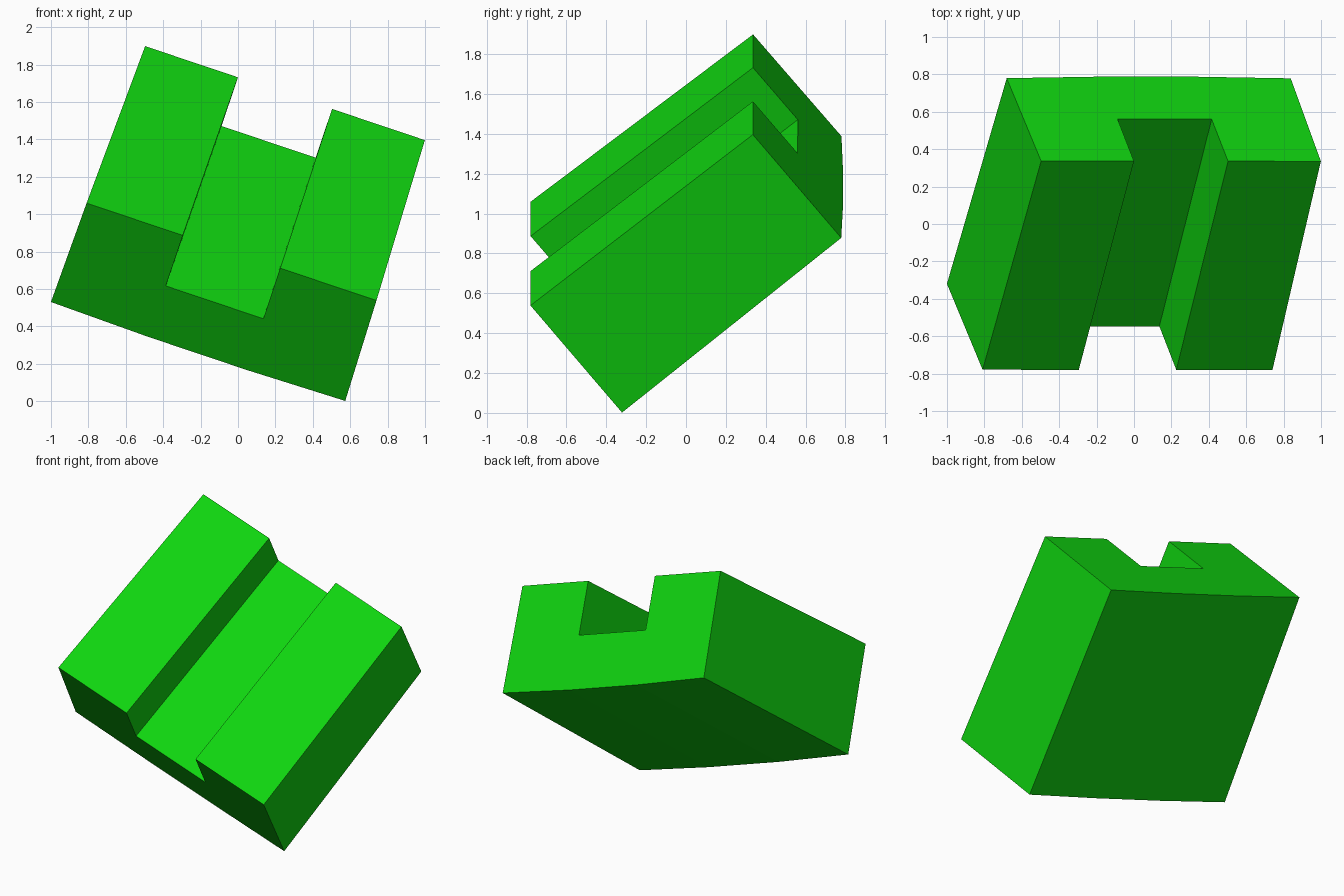
import bpy
import bmesh
from mathutils import Vector, Matrix

cube = bpy.data.objects.get("Cube")
if cube:
    bpy.data.objects.remove(cube, do_unlink=True)

# Single green material
green = bpy.data.materials.new("bright green")
green.use_nodes = True
colour = (0.005, 0.66, 0.005, 1.0)
green.diffuse_color = colour
green.node_tree.nodes["Principled BSDF"].inputs["Base Color"].default_value = colour

# Right half of the cross-section: groove floor, groove lip, top corner,
# bottom corner, slightly bowed underside
half = [(0.275, -0.005), (0.275, 0.363), (0.8175, 0.363),
        (0.83, -0.363), (0.28, -0.377)]
profile = half + [(-x, z) for x, z in reversed(half)]

# The block tapers slightly towards the back
front = Vector((-0.124, -0.55, 0.5325))
back = Vector((0.165, 0.5575, 1.39))
length = (back - front).length
BACK_SCALE = 0.965

bm = bmesh.new()
rings = [[bm.verts.new((x * s, y, z * s)) for x, z in profile]
         for y, s in ((0.0, 1.0), (length, BACK_SCALE))]
for ring in rings:
    bm.faces.new(ring)
n = len(profile)
for i in range(n):
    j = (i + 1) % n
    bm.faces.new((rings[0][i], rings[0][j], rings[1][j], rings[1][i]))
bmesh.ops.recalc_face_normals(bm, faces=bm.faces)

mesh = bpy.data.meshes.new("grooved_block")
bm.to_mesh(mesh)
bm.free()
mesh.materials.append(green)
block = bpy.data.objects.new("grooved_block", mesh)
bpy.context.collection.objects.link(block)

# Tilt the block: its length runs from front to back, its width slopes down to +x
along = (back - front).normalized()
across = Vector((0.948, 0.0, -0.318))
across = (across - along * across.dot(along)).normalized()
up = across.cross(along)
tilt = Matrix((across, along, up)).transposed().to_4x4()
block.matrix_world = Matrix.Translation(front) @ tilt
